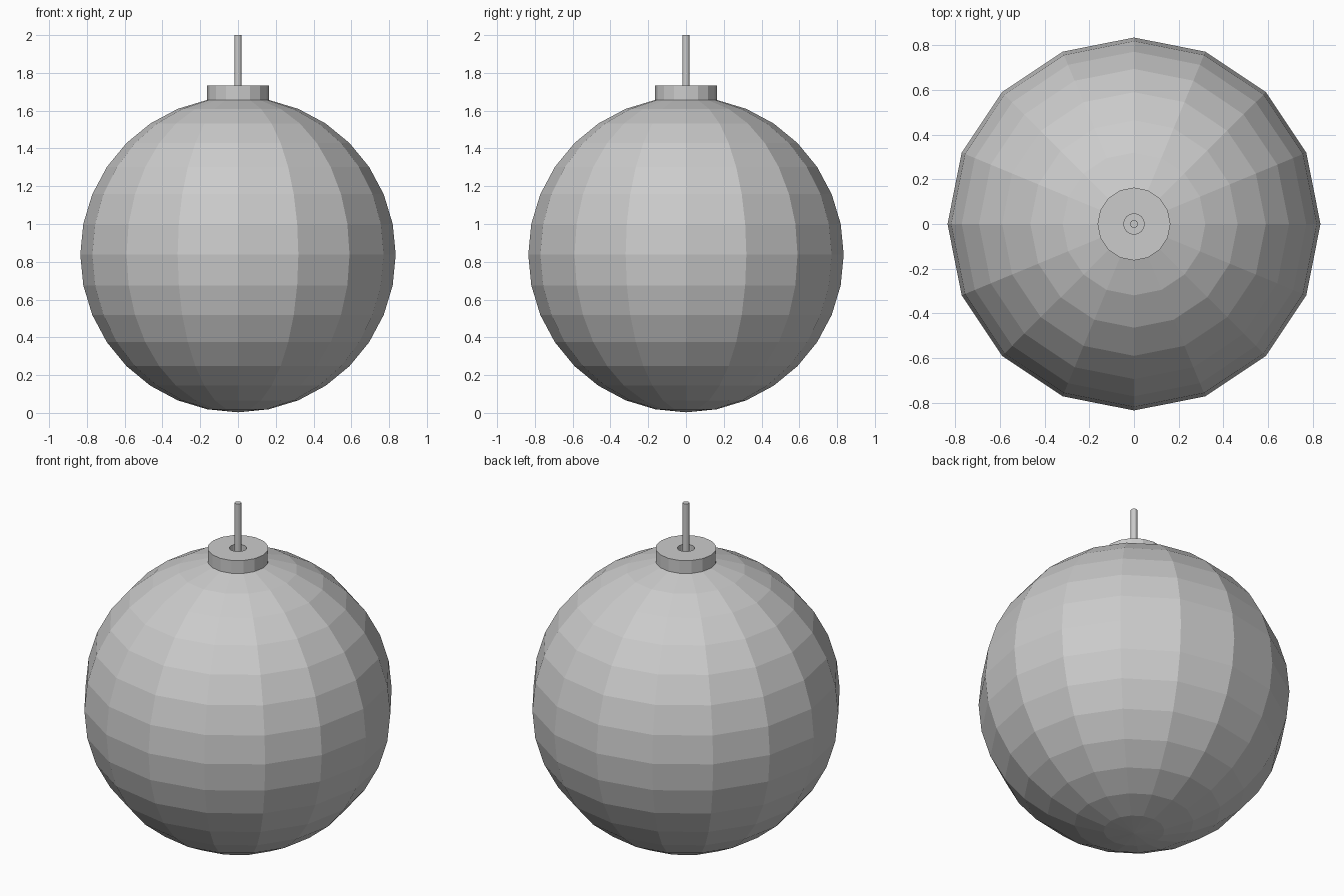
import bpy, bmesh
from math import sin, cos, pi

if "Cube" in bpy.data.objects:
    bpy.data.objects.remove(bpy.data.objects["Cube"])

SIDES = 16


def lathe(name, profile, sides=SIDES):
    """Revolve (radius, z) points around z; radius 0 makes a pole."""
    bm = bmesh.new()
    rings = []
    for r, z in profile:
        n = 1 if r == 0 else sides
        rings.append([bm.verts.new((r * cos(2 * pi * i / sides),
                                    r * sin(2 * pi * i / sides), z)) for i in range(n)])
    for a, b in zip(rings, rings[1:]):
        for i in range(sides):
            j = (i + 1) % sides
            quad = [a[i % len(a)], a[j % len(a)], b[j % len(b)], b[i % len(b)]]
            bm.faces.new(list(dict.fromkeys(quad)))
    bmesh.ops.recalc_face_normals(bm, faces=bm.faces)
    mesh = bpy.data.meshes.new(name)
    bm.to_mesh(mesh)
    bm.free()
    obj = bpy.data.objects.new(name, mesh)
    bpy.context.collection.objects.link(obj)
    return obj


# Ball with its top ring raised into a collar and a recessed hole
R, CZ = 0.835, 0.838
ball = [(0, CZ - R)]
ball += [(R * sin(pi * k / 16), CZ - R * cos(pi * k / 16)) for k in range(1, 16)]
collar = [(0.163, 1.733), (0.046, 1.733), (0.046, 1.66), (0, 1.66)]
lathe("ball_body", ball + collar)

# Thin fuse rod standing in the hole
lathe("fuse", [(0, 1.66), (0.018, 1.66), (0.018, 2.0), (0, 2.0)])
